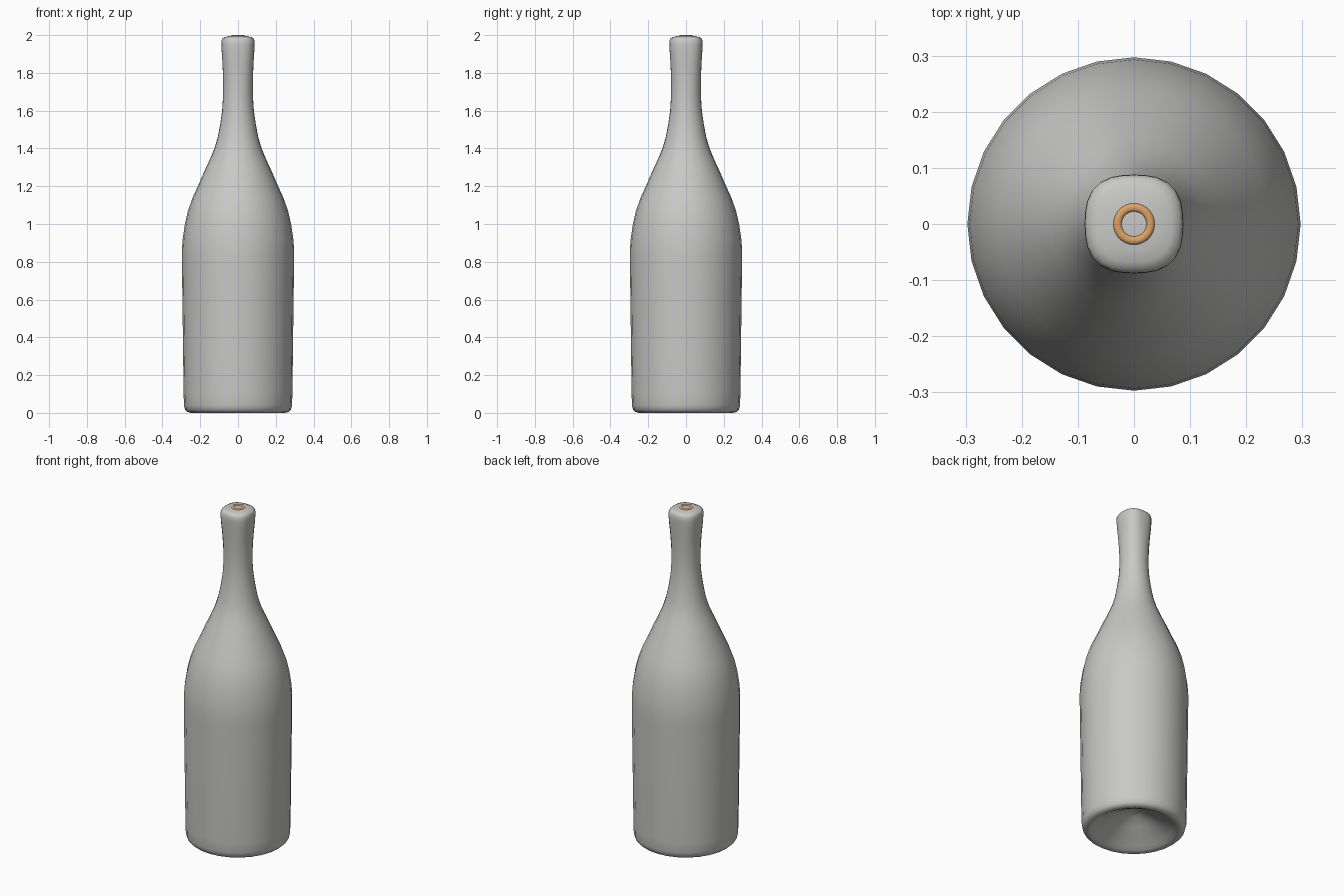
import bpy, bmesh, math

if "Cube" in bpy.data.objects:
    bpy.data.objects.remove(bpy.data.objects["Cube"])


def material(name, rgb):
    m = bpy.data.materials.new(name)
    m.diffuse_color = (*rgb, 1)
    m.use_nodes = True
    m.node_tree.nodes["Principled BSDF"].inputs["Base Color"].default_value = m.diffuse_color
    return m


grey = material("grey glass", (0.58, 0.58, 0.57))
orange = material("cork orange", (0.72, 0.36, 0.14))


def lathe(name, profile, mat, sides, squareness=lambda z: 0.0, closed=False):
    """Revolve (radius, z) points; radius 0 makes a pole."""
    bm = bmesh.new()
    rings = []
    for r, z in profile:
        if r == 0:
            rings.append([bm.verts.new((0, 0, z))] * sides)
            continue
        ring = []
        for i in range(sides):
            a = 2 * math.pi * i / sides
            k = r * (1 + squareness(z) * (1 - math.cos(4 * a)) / 2)
            ring.append(bm.verts.new((k * math.cos(a), k * math.sin(a), z)))
        rings.append(ring)
    pairs = list(zip(rings, rings[1:]))
    if closed:
        pairs.append((rings[-1], rings[0]))
    for lo, hi in pairs:
        for i in range(sides):
            j = (i + 1) % sides
            bm.faces.new(list(dict.fromkeys((lo[i], lo[j], hi[j], hi[i]))))
    bmesh.ops.recalc_face_normals(bm, faces=bm.faces)
    me = bpy.data.meshes.new(name)
    bm.to_mesh(me)
    bm.free()
    me.materials.append(mat)
    ob = bpy.data.objects.new(name, me)
    bpy.context.collection.objects.link(ob)
    bpy.ops.object.select_all(action='DESELECT')
    ob.select_set(True)
    bpy.context.view_layer.objects.active = ob
    bpy.ops.object.shade_smooth_by_angle(angle=math.radians(50))
    return ob


# Bottle: hollow under the base, body, shoulder, neck and domed cap
bottle = [
    (0, 0.12), (0.04, 0.112), (0.10, 0.08), (0.16, 0.045), (0.21, 0.02),
    (0.232, 0.006), (0.25, 0.0), (0.268, 0.005), (0.28, 0.016), (0.286, 0.04),
    (0.288, 0.10), (0.293, 0.50), (0.297, 0.80), (0.297, 0.86), (0.293, 0.92),
    (0.281, 1.0), (0.265, 1.07), (0.240, 1.14), (0.208, 1.21), (0.178, 1.28),
    (0.150, 1.34), (0.125, 1.40), (0.107, 1.46), (0.094, 1.53), (0.084, 1.60),
    (0.079, 1.68), (0.079, 1.77), (0.082, 1.85), (0.086, 1.91), (0.088, 1.95),
    (0.087, 1.973), (0.081, 1.984), (0.068, 1.990), (0.045, 1.995), (0, 1.996),
]
lathe("bottle", bottle, grey, 28,
      lambda z: 0.09 * min(1, max(0, (z - 1.7) / 0.2)))

# Small coloured ring on top of the cap
ring = [(0.0295 + 0.0075 * math.cos(t), 1.995 + 0.005 * math.sin(t))
        for t in (2 * math.pi * i / 10 for i in range(10))]
lathe("mouth_ring", ring, orange, 28, closed=True)
